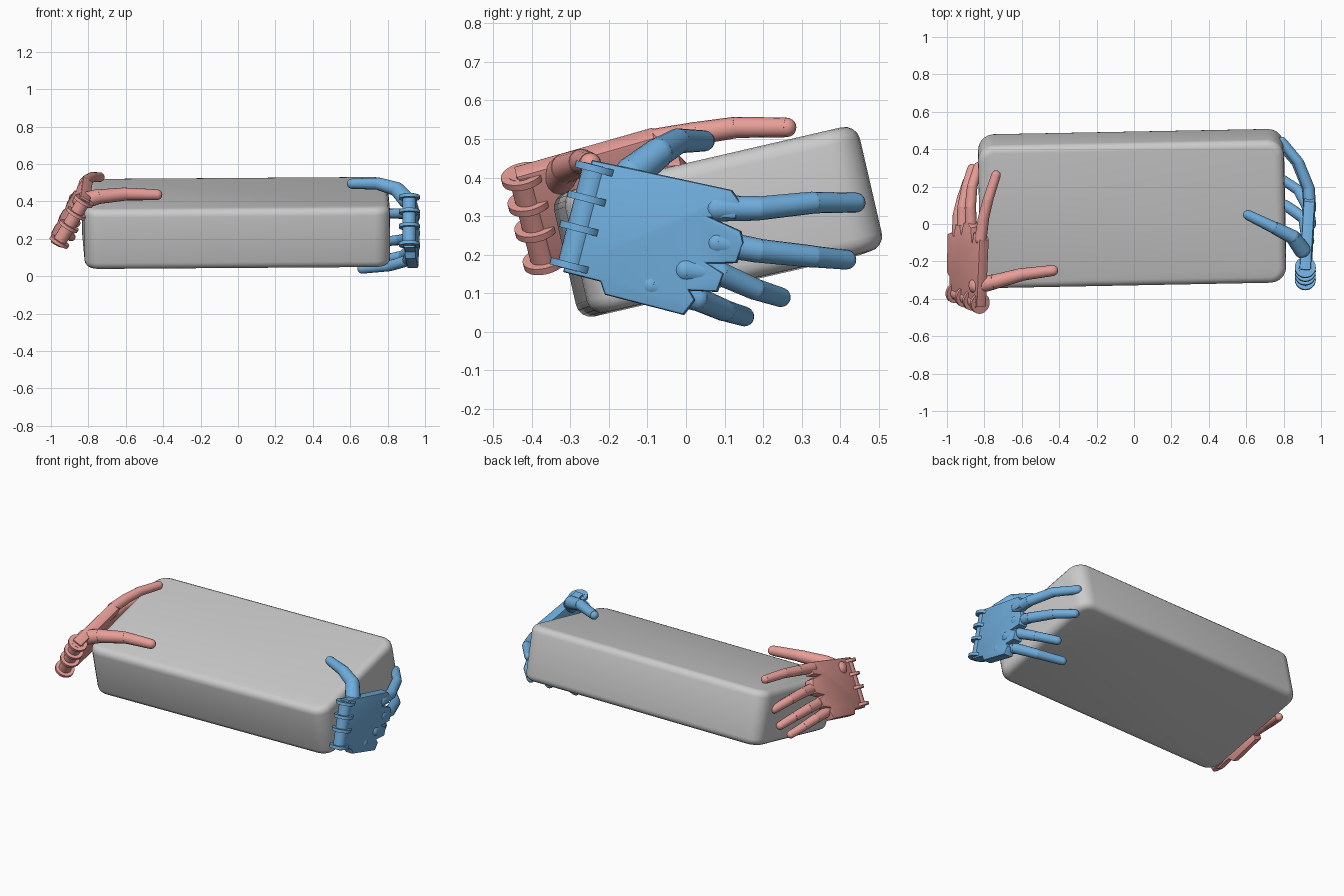
import bpy, bmesh, math
from mathutils import Vector, Matrix

if "Cube" in bpy.data.objects:
    bpy.data.objects.remove(bpy.data.objects["Cube"])

SALMON = (0.80, 0.34, 0.31, 1)
BLUE = (0.16, 0.42, 0.72, 1)


def make_material(name, color):
    mat = bpy.data.materials.new(name)
    mat.diffuse_color = color
    mat.use_nodes = True
    mat.node_tree.nodes["Principled BSDF"].inputs["Base Color"].default_value = mat.diffuse_color
    return mat


def finish(bm, name, mat=None, angle=35):
    bmesh.ops.recalc_face_normals(bm, faces=bm.faces)
    me = bpy.data.meshes.new(name)
    bm.to_mesh(me)
    bm.free()
    ob = bpy.data.objects.new(name, me)
    bpy.context.collection.objects.link(ob)
    if mat:
        me.materials.append(mat)
    bpy.ops.object.select_all(action='DESELECT')
    bpy.context.view_layer.objects.active = ob
    ob.select_set(True)
    bpy.ops.object.shade_smooth_by_angle(angle=math.radians(angle))
    return ob


def rod(bm, a, b, r1, r2, seg=16):
    """Tapered cylinder between two points."""
    d = b - a
    m = Matrix.Translation((a + b) / 2) @ d.to_track_quat('Z', 'Y').to_matrix().to_4x4()
    bmesh.ops.create_cone(bm, cap_ends=True, segments=seg, radius1=r1, radius2=r2,
                          depth=d.length, matrix=m)


def finger(name, pts, r1, r2, mat):
    """Jointed finger: tapered segments, narrower ball joints, rounded tip."""
    bm = bmesh.new()
    pts = [Vector(p) for p in pts]
    n = len(pts) - 1
    tip_dir = (pts[-1] - pts[-2]).normalized()
    pts[-1] = pts[-1] - tip_dir * r2
    for i in range(n + 1):
        r = r1 + (r2 - r1) * i / n
        if i < n:
            rod(bm, pts[i], pts[i + 1], r, r1 + (r2 - r1) * (i + 0.8) / n)
        bmesh.ops.create_uvsphere(bm, u_segments=16, v_segments=10, radius=r,
                                  matrix=Matrix.Translation(pts[i]))
    finish(bm, name, mat)


# Palm outline: (towards fingers, towards index side), with slots between fingers
PALM = [(0, .15), (.37, .165), (.40, .14), (.40, .095), (.34, .082), (.42, .068),
        (.435, .04), (.43, -.015), (.36, -.035), (.405, -.05), (.40, -.10),
        (.33, -.115), (.35, -.135), (.33, -.18), (.12, -.18), (.10, -.15), (0, -.15)]


def palm(side, origin, forward, across, mat):
    o = Vector(origin)
    f = Vector(forward).normalized()
    a = Vector(across)
    a = (a - f * a.dot(f)).normalized()
    n = f.cross(a)
    half = 0.03
    bm = bmesh.new()
    face = bm.faces.new([bm.verts.new(o + f * u + a * v - n * half) for u, v in PALM])
    ext = bmesh.ops.extrude_face_region(bm, geom=[face])
    bmesh.ops.translate(bm, vec=n * 2 * half,
                        verts=[e for e in ext['geom'] if isinstance(e, bmesh.types.BMVert)])
    rim = [e for e in bm.edges if abs((e.verts[0].co - e.verts[1].co).dot(n)) < 1e-4]
    bmesh.ops.bevel(bm, geom=rim, offset=0.008, segments=2, affect='EDGES', profile=0.5)
    finish(bm, side + "_palm", mat)
    # wrist hinge: slim barrel with thin discs
    bm = bmesh.new()
    c = o + f * 0.015
    rod(bm, c - a * .14, c + a * .14, .036, .036, 20)
    for v in (.13, .05, -.03, -.13):
        rod(bm, c + a * (v - .009), c + a * (v + .009), .056, .056, 28)
    finish(bm, side + "_wrist_hinge", mat)


# Tilted rounded block
bm = bmesh.new()
bmesh.ops.create_cube(bm, size=1, matrix=Matrix.Diagonal((1.635, .785, .33, 1)))
up = [e for e in bm.edges if abs(e.verts[0].co.z - e.verts[1].co.z) > .1]
bmesh.ops.bevel(bm, geom=up, offset=.085, segments=5, affect='EDGES', profile=.5)
rim = [e for e in bm.edges if abs(e.verts[0].co.z - e.verts[1].co.z) < .01]
bmesh.ops.bevel(bm, geom=rim, offset=.04, segments=4, affect='EDGES', profile=.5)
block = finish(bm, "block", None, 30)
block.matrix_world = (Matrix.Translation((-.01, .083, .285))
                      @ Matrix.Rotation(math.radians(1.1), 4, 'Z')
                      @ Matrix.Rotation(math.radians(-.4), 4, 'Y')
                      @ Matrix.Rotation(math.radians(13), 4, 'X'))

# Hand on the +x end
blue = make_material("blue", BLUE)
palm("blue_hand", (.915, -.28, .30), (.06, .97, -.25), (0, .25, .97), blue)
finger("blue_index", [(.94, .08, .32), (.935, .19, .32), (.88, .33, .335), (.775, .46, .335)], .034, .025, blue)
finger("blue_middle", [(.94, .08, .23), (.93, .19, .21), (.87, .33, .195), (.775, .435, .185)], .034, .025, blue)
finger("blue_ring", [(.94, 0, .16), (.93, .09, .15), (.88, .18, .11), (.76, .26, .085)], .034, .025, blue)
finger("blue_pinky", [(.93, -.09, .12), (.91, .03, .085), (.81, .1, .055), (.64, .16, .037)], .034, .025, blue)
finger("blue_thumb", [(.90, -.14, .41), (.85, -.07, .465), (.75, -.02, .495), (.585, .06, .495)], .045, .026, blue)

# Hand on the -x end
red = make_material("salmon", SALMON)
palm("red_hand", (-.89, -.41, .29), (.02, .97, .24), (.5, -.2, .84), red)
finger("red_index", [(-.82, -.08, .495), (-.805, .03, .515), (-.78, .13, .53), (-.73, .285, .53)], .032, .025, red)
finger("red_middle", [(-.87, -.04, .40), (-.875, .09, .415), (-.865, .2, .41), (-.825, .33, .38)], .032, .025, red)
finger("red_ring", [(-.915, -.05, .32), (-.915, .09, .325), (-.895, .2, .31), (-.86, .32, .28)], .032, .024, red)
finger("red_pinky", [(-.945, -.09, .26), (-.94, .05, .255), (-.92, .14, .235), (-.885, .25, .205)], .031, .023, red)
finger("red_thumb", [(-.84, -.33, .40), (-.75, -.31, .425), (-.6, -.27, .44), (-.405, -.245, .435)], .045, .028, red)
